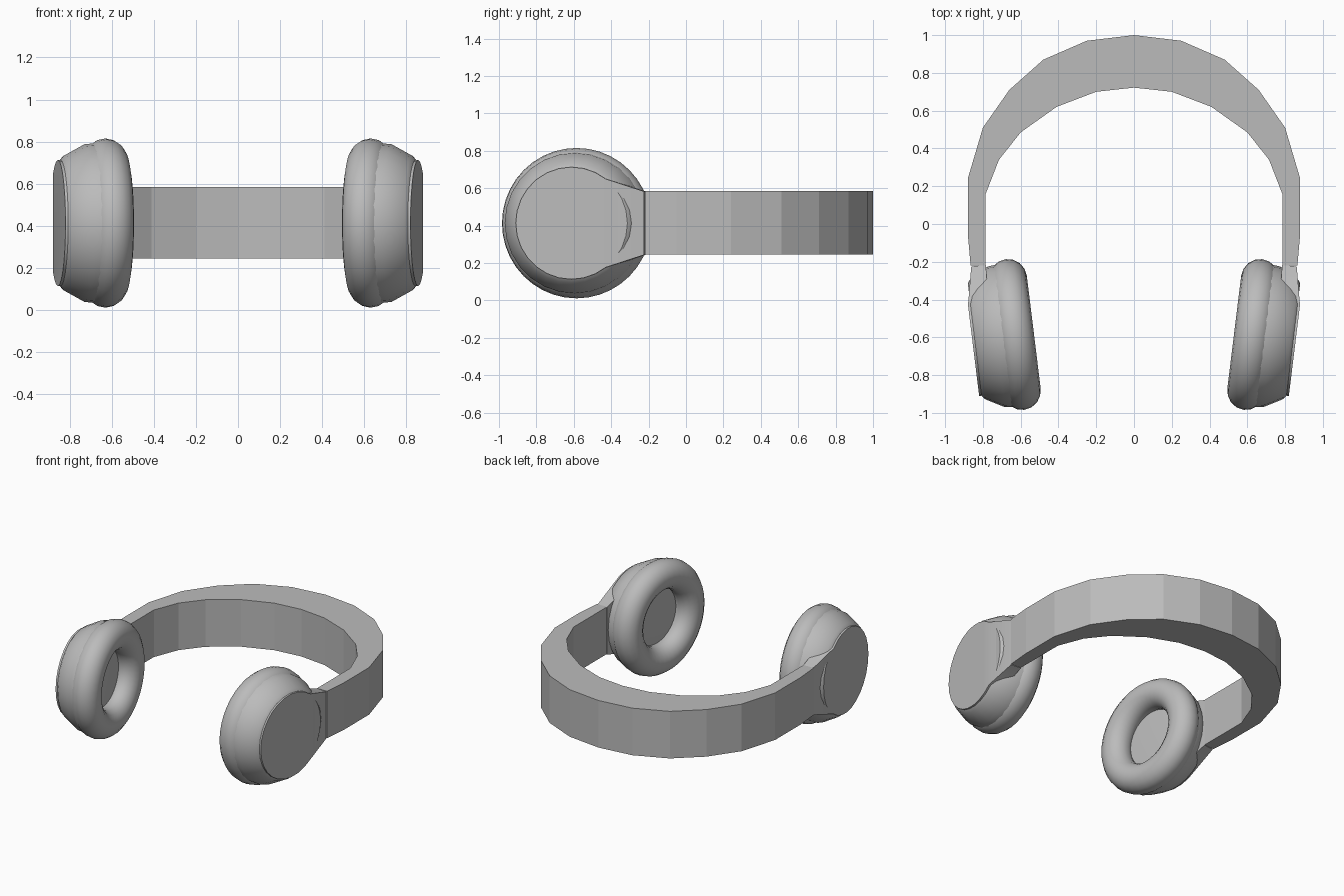
import bpy, bmesh
from math import sin, cos, pi, radians
from mathutils import Matrix, Vector

cube = bpy.data.objects.get("Cube")
if cube:
    bpy.data.objects.remove(cube, do_unlink=True)

grey = bpy.data.materials.new("plain grey")
grey.use_nodes = True
grey.diffuse_color = (0.5, 0.5, 0.5, 1)
grey.node_tree.nodes["Principled BSDF"].inputs["Base Color"].default_value = (0.5, 0.5, 0.5, 1)

MID_Z = 0.415


def finish(name, bm, smooth=None):
    bmesh.ops.recalc_face_normals(bm, faces=bm.faces)
    mesh = bpy.data.meshes.new(name)
    bm.to_mesh(mesh)
    bm.free()
    mesh.materials.append(grey)
    ob = bpy.data.objects.new(name, mesh)
    bpy.context.collection.objects.link(ob)
    if smooth:
        bpy.ops.object.select_all(action='DESELECT')
        ob.select_set(True)
        bpy.context.view_layer.objects.active = ob
        bpy.ops.object.shade_smooth_by_angle(angle=radians(smooth))
    return ob


def revolve(bm, profile, steps, closed):
    """Turn (offset, radius) points about the local x axis."""
    rings = []
    for i in range(steps):
        a = 2 * pi * i / steps
        rings.append([bm.verts.new((x, r * cos(a), r * sin(a))) for x, r in profile])
    n = len(profile)
    for i in range(steps):
        a, b = rings[i], rings[(i + 1) % steps]
        for j in range(n if closed else n - 1):
            k = (j + 1) % n
            bm.faces.new((a[j], a[k], b[k], b[j]))
    if not closed:
        bm.faces.new([r[0] for r in rings])
        bm.faces.new([r[-1] for r in rings])


def place(bm, side):
    """Move a cup part to its tilted position, mirrored for the right side."""
    tilt = Matrix.Translation((0.63, -0.585, MID_Z - 0.002)) @ Matrix.Rotation(radians(-7), 4, 'Z')
    bm.transform(Matrix.Diagonal((side, 1, 1, 1)) @ tilt)


# Headband: faceted arch of matching outer and inner outlines
outer = [(0.865, -0.22), (0.88, -0.05), (0.88, 0.24), (0.80, 0.51), (0.66, 0.71),
         (0.48, 0.87), (0.25, 0.97), (0, 1.0)]
inner = [(0.785, -0.22), (0.785, -0.05), (0.785, 0.16), (0.715, 0.34), (0.60, 0.485),
         (0.41, 0.62), (0.20, 0.70), (0, 0.722)]
bm = bmesh.new()
rows = []
for path in (outer, inner):
    full = path + [(-x, y) for x, y in path[-2::-1]]
    for z in (MID_Z - 0.17, MID_Z + 0.17):
        rows.append([bm.verts.new((x, y, z)) for x, y in full])
ob, ot, ib, it = rows
loop = (ob, ot, it, ib)
for i in range(len(ob) - 1):
    for a, b in zip(loop, loop[1:] + loop[:1]):
        bm.faces.new((a[i], a[i + 1], b[i + 1], b[i]))
for end in (0, -1):
    bm.faces.new([r[end] for r in loop])
finish("headband", bm)

for side, label in ((1, "left"), (-1, "right")):
    # Padded ring cushion
    bm = bmesh.new()
    section = [(0.1 * cos(2 * pi * k / 16), 0.3 + 0.102 * sin(2 * pi * k / 16)) for k in range(16)]
    revolve(bm, section, 40, True)
    place(bm, side)
    finish(label + "_cushion", bm, 60)

    # Tapered housing behind the cushion
    bm = bmesh.new()
    revolve(bm, [(0.03, 0.3), (0.04, 0.38), (0.1, 0.375), (0.2, 0.32), (0.215, 0.3)], 28, False)
    place(bm, side)
    finish(label + "_housing", bm, 30)

    # Outer plate: disc that narrows into the end of the headband
    bm = bmesh.new()
    caps = []
    for disc_x, neck_x in ((0.228, 0.186), (0.12, 0.108)):
        arc = [bm.verts.new((disc_x, 0.3 * cos(t), 0.3 * sin(t)))
               for t in (radians(52 + 256 * i / 20) for i in range(21))]
        neck = [bm.verts.new((neck_x, 0.385, s * 0.17)) for s in (-1, 1)]
        bm.faces.new(arc)
        bm.faces.new([arc[-1]] + neck + [arc[0]])
        caps.append(arc + neck)
    a, b = caps
    for i in range(len(a)):
        j = (i + 1) % len(a)
        bm.faces.new((a[i], a[j], b[j], b[i]))
    place(bm, side)
    finish(label + "_outer_plate", bm, 30)
